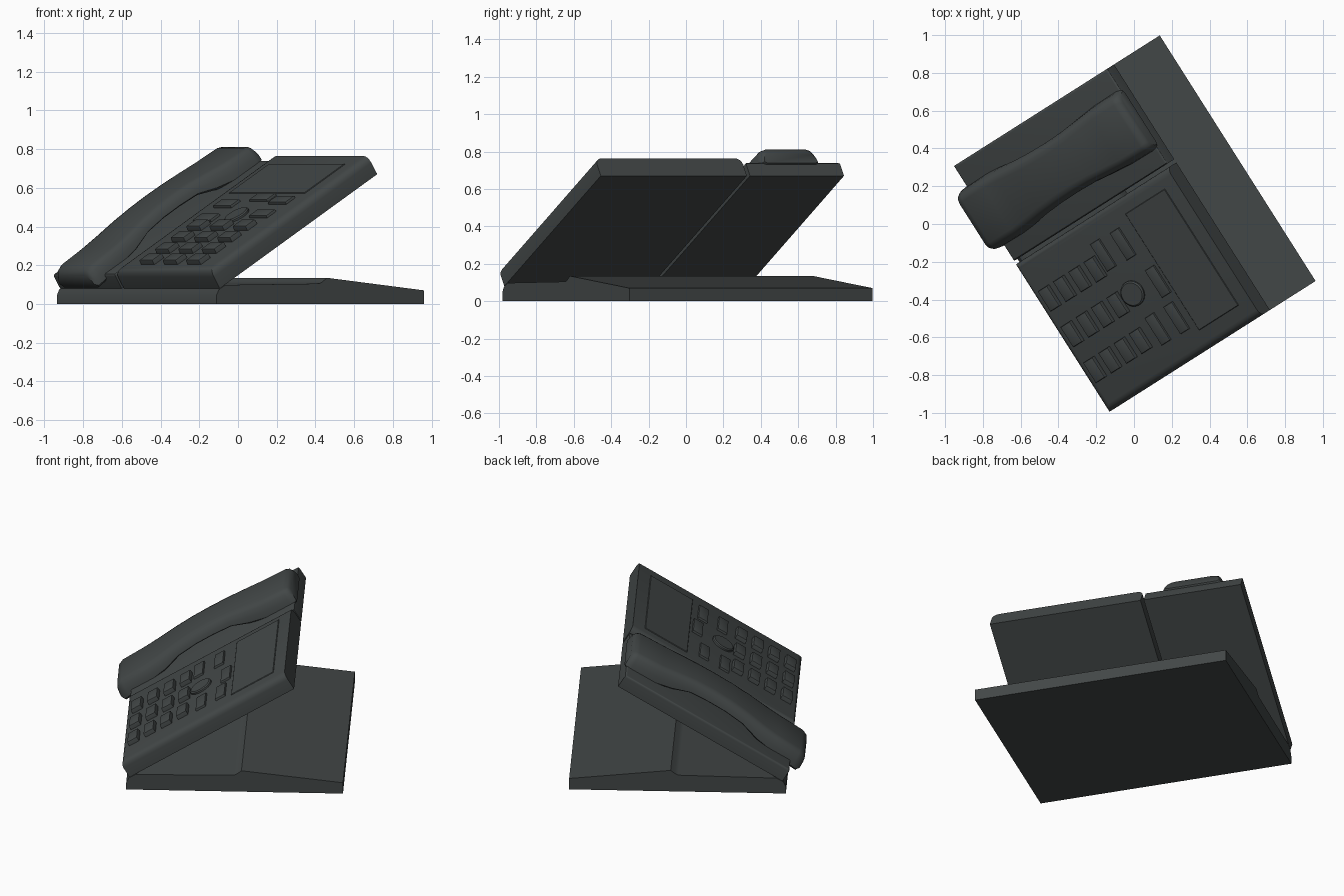
import bpy, bmesh, math
from mathutils import Matrix

if "Cube" in bpy.data.objects:
    bpy.data.objects.remove(bpy.data.objects["Cube"])

# Frames: the phone is turned on the ground, its panel is tilted up from the front edge
TURN = Matrix.Rotation(math.radians(32.4), 4, 'Z')
TILT = TURN @ Matrix.Translation((-0.60, 0, 0.08)) @ Matrix.Rotation(math.radians(-31.5), 4, 'Y')

charcoal = bpy.data.materials.new("charcoal plastic")
charcoal.diffuse_color = (0.055, 0.063, 0.063, 1)
charcoal.use_nodes = True
charcoal.node_tree.nodes["Principled BSDF"].inputs["Base Color"].default_value = charcoal.diffuse_color


def finish(name, bm, frame, smooth=30):
    bmesh.ops.recalc_face_normals(bm, faces=bm.faces)
    bm.transform(frame)
    me = bpy.data.meshes.new(name)
    bm.to_mesh(me)
    bm.free()
    me.materials.append(charcoal)
    ob = bpy.data.objects.new(name, me)
    bpy.context.collection.objects.link(ob)
    bpy.ops.object.select_all(action='DESELECT')
    ob.select_set(True)
    bpy.context.view_layer.objects.active = ob
    bpy.ops.object.shade_smooth_by_angle(angle=math.radians(smooth))
    return ob


def loft(name, rings, frame, smooth=30):
    bm = bmesh.new()
    vs = [[bm.verts.new(p) for p in r] for r in rings]
    n = len(vs[0])
    for a, b in zip(vs, vs[1:]):
        for i in range(n):
            bm.faces.new((a[i], a[(i + 1) % n], b[(i + 1) % n], b[i]))
    bm.faces.new(vs[0])
    bm.faces.new(vs[-1])
    return finish(name, bm, frame, smooth)


def box(name, lo, hi, bevel=0.0, edge_rule=None, segments=3):
    bm = bmesh.new()
    bmesh.ops.create_cube(bm, size=1)
    for v in bm.verts:
        v.co = [(l + h) / 2 + c * (h - l) for l, h, c in zip(lo, hi, v.co)]
    if bevel:
        edges = [e for e in bm.edges
                 if edge_rule((e.verts[0].co + e.verts[1].co) / 2)]
        bmesh.ops.bevel(bm, geom=edges, offset=bevel, segments=segments,
                        profile=0.5, affect='EDGES')
    return finish(name, bm, TILT)


# Wedge-shaped base with a low step across the middle
profile = [(-.62, 0), (-.62, .045), (-.605, .075), (-.565, .098), (.01, .105),
           (.03, .115), (.055, .135), (.65, .07), (.65, 0)]
loft("base", [[(u, v, z) for u, z in profile] for v in (-.77, .77)], TURN)

# Keypad housing: rounded along the front and both sides, square at the back
box("keypad_housing", (0, -.77, 0), (1.13, .155, .11), .04,
    lambda c: c.z > .1 and c.x < 1.1, 4)

# Handset cradle plate
box("handset_cradle", (0, .175, 0), (1.13, .77, .085), .012,
    lambda c: c.z > .08)

# Display plate
box("display", (.76, -.66, .10), (1.05, .07, .114), .003,
    lambda c: c.z > .11, 1)

# Number keys, four rows of three
for row in range(4):
    for col in range(3):
        s, v = .09 + .112 * row, -.54 + .224 * col
        box(f"number_key_{row}_{col}", (s - .034, v - .063, .10), (s + .034, v + .063, .138),
            .007, lambda c: c.z > .13, 2)

# Flat function keys
for i, (s, v) in enumerate([(.51, -.052), (.65, -.058), (.71, -.325), (.55, -.537), (.685, -.54)]):
    box(f"function_key_{i}", (s - .032, v - .085, .10), (s + .032, v + .085, .124),
        .006, lambda c: c.z > .12, 2)

# Round navigation key
rings = [[(.535 + r * math.cos(a * math.pi / 16), -.307 + r * math.sin(a * math.pi / 16), n)
          for a in range(32)] for r, n in ((.07, .10), (.07, .12), (.062, .126))]
loft("navigation_key", rings, TILT)

# Handset: arched, slightly waisted body with rounded top edges
stations = [  # position along slope, underside, top, half width
    (-.07, .06, .12, .165), (-.055, .04, .145, .18), (-.02, .045, .16, .185),
    (.14, .07, .165, .185), (.24, .085, .175, .178), (.36, .12, .19, .165),
    (.48, .13, .2, .158), (.60, .13, .203, .156), (.72, .125, .2, .16),
    (.83, .09, .192, .172), (.94, .07, .182, .183), (1.10, .07, .176, .185),
    (1.125, .07, .168, .18), (1.14, .075, .145, .168)]
rings = []
for s, lo, hi, w in stations:
    h = hi - lo
    half = [(w - .015, lo), (w, lo + .12 * h), (w - .005, lo + .45 * h), (w - .018, lo + .75 * h),
            (w - .032, lo + .92 * h), (w - .055, hi)]
    section = half + [(-v, n) for v, n in reversed(half)]
    rings.append([(s, .458 + v, n) for v, n in section])
loft("handset", rings, TILT, 40)
